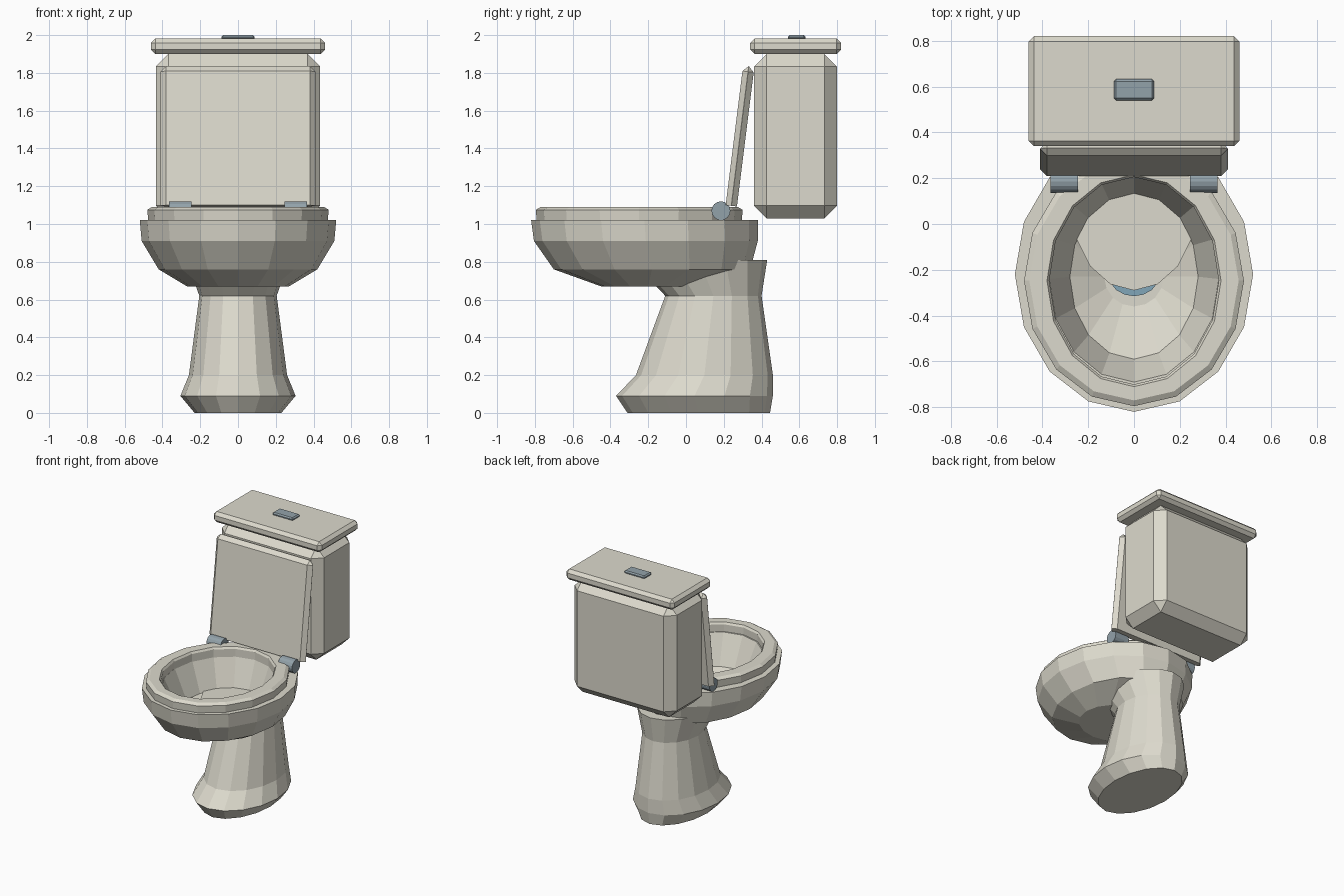
import bpy, bmesh, math
from mathutils import Matrix, Vector

cube = bpy.data.objects.get("Cube")
if cube:
    bpy.data.objects.remove(cube, do_unlink=True)


def material(name, rgb):
    m = bpy.data.materials.new(name)
    m.use_nodes = True
    m.diffuse_color = (*rgb, 1)
    bsdf = next(n for n in m.node_tree.nodes if n.type == 'BSDF_PRINCIPLED')
    bsdf.inputs["Base Color"].default_value = (*rgb, 1)
    return m


CERAMIC = material("warm_white_ceramic", (0.72, 0.70, 0.61))
METAL = material("blue_grey_metal", (0.29, 0.36, 0.40))
WATER = material("water_blue", (0.22, 0.38, 0.48))
SIDES = 16


def finish(name, bm, mat):
    bmesh.ops.recalc_face_normals(bm, faces=bm.faces)
    me = bpy.data.meshes.new(name)
    bm.to_mesh(me)
    bm.free()
    me.materials.append(mat)
    ob = bpy.data.objects.new(name, me)
    bpy.context.collection.objects.link(ob)
    return ob


def loft(name, rings, mat, loop=False):
    """Skin oval rings given as (z, half width, front y, back y)."""
    bm = bmesh.new()
    loops = []
    for z, a, front, back in rings:
        c, b = (front + back) / 2, (back - front) / 2
        angles = [2 * math.pi * i / SIDES for i in range(SIDES)]
        loops.append([bm.verts.new((a * math.cos(t), c + b * math.sin(t), z)) for t in angles])
    pairs = list(zip(loops, loops[1:]))
    if loop:
        pairs.append((loops[-1], loops[0]))
    else:
        bm.faces.new(loops[0])
        bm.faces.new(loops[-1])
    for lo, hi in pairs:
        for i in range(SIDES):
            j = (i + 1) % SIDES
            bm.faces.new((lo[i], lo[j], hi[j], hi[i]))
    return finish(name, bm, mat)


def chamfer_box(name, low, high, chamfer, mat, keep_bottom=False):
    """Box between two corners with single-segment chamfers."""
    bm = bmesh.new()
    low, high = Vector(low), Vector(high)
    bmesh.ops.create_cube(bm, size=1)
    for v in bm.verts:
        v.co = (low + high) / 2 + v.co * (high - low)
    edges = [e for e in bm.edges
             if not (keep_bottom and all(v.co.z < low.z + 0.001 for v in e.verts))]
    bmesh.ops.bevel(bm, geom=edges, offset=chamfer, segments=1, affect='EDGES')
    return finish(name, bm, mat)


# Pedestal, flared at the foot and into the bowl
loft("pedestal", [
    (0.00, 0.23, -0.31, 0.445),
    (0.09, 0.305, -0.37, 0.46),
    (0.20, 0.26, -0.265, 0.46),
    (0.62, 0.205, -0.11, 0.40),
    (0.81, 0.27, -0.29, 0.43),
], CERAMIC)

# Bowl: outside upwards, over the rim, then down the inside
loft("bowl", [
    (0.67, 0.27, -0.45, 0.05),
    (0.76, 0.42, -0.70, 0.34),
    (0.91, 0.51, -0.805, 0.38),
    (1.02, 0.52, -0.82, 0.38),
    (1.02, 0.37, -0.69, 0.21),
    (0.80, 0.28, -0.59, 0.13),
    (0.72, 0.13, -0.36, -0.10),
], CERAMIC)
loft("water", [(0.79, 0.11, -0.315, -0.13), (0.80, 0.11, -0.315, -0.13)], WATER)

# Seat ring
loft("seat", [
    (1.015, 0.475, -0.79, 0.295),
    (1.075, 0.48, -0.795, 0.30),
    (1.09, 0.457, -0.77, 0.275),
    (1.09, 0.38, -0.71, 0.215),
    (1.075, 0.37, -0.70, 0.205),
    (1.015, 0.37, -0.70, 0.205),
], CERAMIC, loop=True)

# Raised lid, leaning back on its hinges
lid = chamfer_box("seat_lid", (-0.41, 0, 0), (0.41, 0.06, 0.745), 0.0295, CERAMIC, True)
lid.data.transform(Matrix.Translation((0, 0.21, 1.10)) @ Matrix.Rotation(-math.atan2(0.09, 0.72), 4, 'X'))

# Hinge barrels
for side, x in (("left", 0.305), ("right", -0.305)):
    bm = bmesh.new()
    bmesh.ops.create_cone(bm, cap_ends=True, segments=SIDES, radius1=0.05, radius2=0.05, depth=0.12,
                          matrix=Matrix.Translation((x, 0.185, 1.07)) @ Matrix.Rotation(math.pi / 2, 4, 'Y'))
    finish("hinge_" + side, bm, METAL)

# Cistern, its cover and the flush button
chamfer_box("tank", (-0.435, 0.36, 1.03), (0.435, 0.80, 1.90), 0.067, CERAMIC)
chamfer_box("tank_cover", (-0.46, 0.34, 1.90), (0.46, 0.82, 1.982), 0.023, CERAMIC)
chamfer_box("flush_button", (-0.088, 0.54, 1.975), (0.088, 0.632, 2.0), 0.009, METAL)
